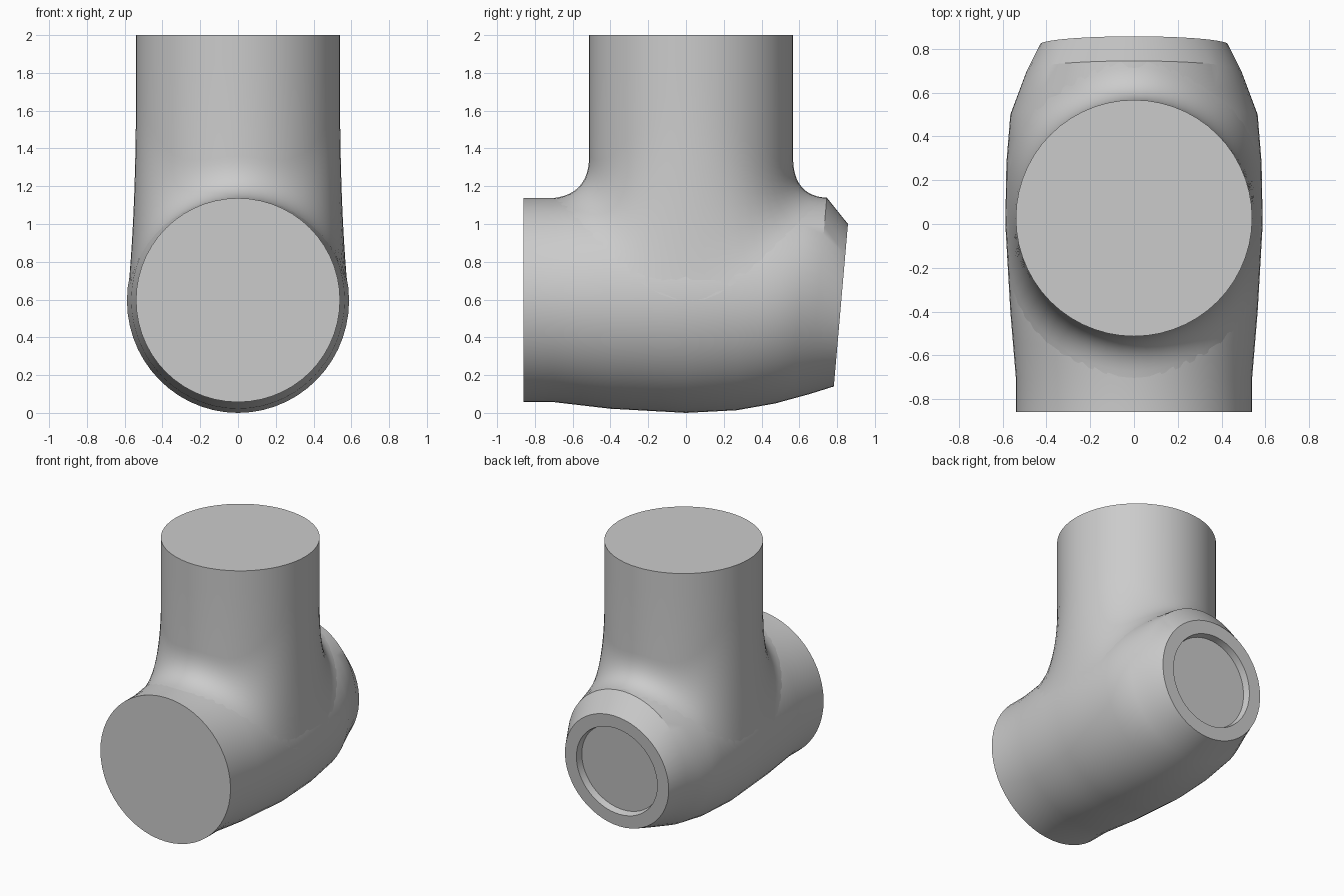
import bpy, bmesh
from math import sin, cos, asin, pi, radians

if "Cube" in bpy.data.objects:
    bpy.data.objects.remove(bpy.data.objects["Cube"], do_unlink=True)

SIDES = 56
NECK_R, NECK_Y = 0.54, 0.027

grey = bpy.data.materials.new("plain grey")
grey.diffuse_color = (0.6, 0.6, 0.6, 1)
grey.use_nodes = True
grey.node_tree.nodes["Principled BSDF"].inputs["Base Color"].default_value = (0.6, 0.6, 0.6, 1)

# Body sections: y, centre z, half width, half height, backward lean
SECTIONS = [
    (-0.86, 0.597, 0.54, 0.54, 0),
    (-0.70, 0.597, 0.54, 0.54, 0),
    (-0.40, 0.597, 0.565, 0.575, 0),
    (0.00, 0.595, 0.588, 0.595, 0),
    (0.28, 0.597, 0.583, 0.583, 0.02),
    (0.50, 0.602, 0.565, 0.552, 0.05),
    (0.70, 0.62, 0.49, 0.52, 0.087),
    (0.82, 0.57, 0.43, 0.43, 0.087),
]


def section(y):
    """Blend the two body sections on either side of y."""
    for a, b in zip(SECTIONS, SECTIONS[1:]):
        if y <= b[0]:
            t = (y - a[0]) / (b[0] - a[0])
            return [p + (q - p) * t for p, q in zip(a, b)]
    return SECTIONS[-1]


def ring_point(sec, a):
    y, cz, rx, rz, lean = sec
    dz = rz * cos(a)
    return (rx * sin(a), y + lean * dz, cz + dz)


def loft(name, rings, cap_start=True, cap_end=True):
    bm = bmesh.new()
    loops = [[bm.verts.new(p) for p in ring] for ring in rings]
    for a, b in zip(loops, loops[1:]):
        for i in range(len(a)):
            j = (i + 1) % len(a)
            bm.faces.new((a[i], a[j], b[j], b[i]))
    if cap_start:
        bm.faces.new(loops[0])
    if cap_end:
        bm.faces.new(loops[-1])
    bmesh.ops.recalc_face_normals(bm, faces=bm.faces)
    mesh = bpy.data.meshes.new(name)
    bm.to_mesh(mesh)
    bm.free()
    mesh.materials.append(grey)
    ob = bpy.data.objects.new(name, mesh)
    bpy.context.collection.objects.link(ob)
    bpy.ops.object.select_all(action='DESELECT')
    ob.select_set(True)
    bpy.context.view_layer.objects.active = ob
    bpy.ops.object.shade_smooth_by_angle(angle=radians(28))
    return ob


angles = [2 * pi * i / SIDES for i in range(SIDES)]

# Horizontal body, ending in a leaning rim with a shallow round recess
ys = [-0.86, -0.70, -0.55, -0.40, -0.27, -0.13, 0, 0.14, 0.28, 0.39, 0.50, 0.60, 0.70, 0.82]
secs = [section(y) for y in ys]
secs.append((0.82, 0.57, 0.335, 0.335, 0.087))
secs.append((0.77, 0.574, 0.325, 0.325, 0.087))
loft("pipe_body", [[ring_point(s, a) for a in angles] for s in secs])


# Vertical neck, each side flaring down to meet the body
def neck_strip(a):
    c, s = cos(a), sin(a)
    x, y = NECK_R * c, NECK_Y + NECK_R * s
    side = c * c
    sec = section(y)
    phi = asin(max(-1, min(1, x / sec[2])))
    meet = ring_point(sec, phi)[2]
    reach = 0.19 if s < 0 else 0.135
    foot_phi = phi + 0.41 * c * abs(c)
    foot = ring_point(section(y + reach * s), foot_phi)
    knee_z = meet + 0.2 * side * side
    start = (x, y, min(1.8, knee_z + 0.2 + 0.5 * side * side))
    knee = (x, y, knee_z)
    points = [(x, y, 2), (x, y, 1.84)]
    for k in range(13):
        t = k / 12
        points.append(tuple((1 - t) ** 2 * p + 2 * t * (1 - t) * q + t * t * r
                            for p, q, r in zip(start, knee, foot)))
    return points


strips = [neck_strip(a) for a in angles]
loft("pipe_neck", list(zip(*strips)), cap_end=False)
